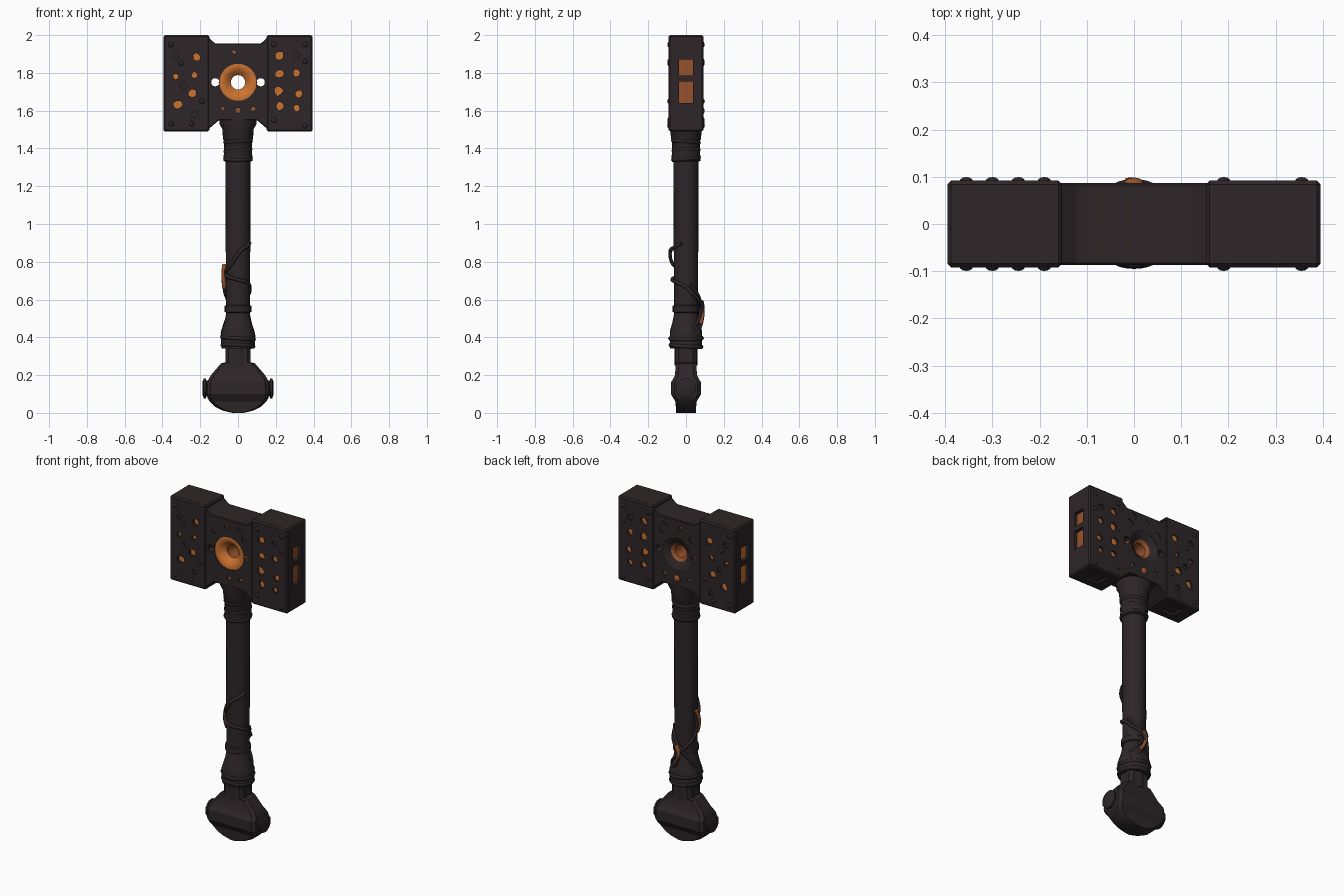
import bpy, bmesh, math, random
from mathutils import Matrix

if "Cube" in bpy.data.objects:
    bpy.data.objects.remove(bpy.data.objects["Cube"])

random.seed(4)


def material(name, rgb):
    m = bpy.data.materials.new(name)
    m.diffuse_color = (*rgb, 1)
    m.use_nodes = True
    m.node_tree.nodes["Principled BSDF"].inputs["Base Color"].default_value = m.diffuse_color
    return m


IRON = material("dark_iron", (0.027, 0.019, 0.021))
EMBER = material("ember_orange", (0.60, 0.17, 0.03))
DEEP = material("deep_ember", (0.30, 0.085, 0.025))
ALL = (IRON, EMBER, DEEP)


def smooth(ob, angle=35):
    bpy.ops.object.select_all(action='DESELECT')
    ob.select_set(True)
    bpy.context.view_layer.objects.active = ob
    bpy.ops.object.shade_smooth_by_angle(angle=math.radians(angle))


def finish(name, bm, mats=(IRON,), angle=35):
    bmesh.ops.recalc_face_normals(bm, faces=bm.faces)
    me = bpy.data.meshes.new(name)
    bm.to_mesh(me)
    bm.free()
    ob = bpy.data.objects.new(name, me)
    bpy.context.collection.objects.link(ob)
    for m in mats:
        me.materials.append(m)
    smooth(ob, angle)
    return ob


def prism(bm, outline, y0, y1):
    """Extrude an (x, z) outline between two y values."""
    f = bm.faces.new([bm.verts.new((x, y0, z)) for x, z in outline])
    out = bmesh.ops.extrude_face_region(bm, geom=[f])['geom']
    vs = [v for v in out if isinstance(v, bmesh.types.BMVert)]
    bmesh.ops.translate(bm, verts=vs, vec=(0, y1 - y0, 0))


def box(bm, x0, x1, y0, y1, z0, z1):
    prism(bm, [(x0, z0), (x1, z0), (x1, z1), (x0, z1)], y0, y1)


def circle(cx, cz, r, n, jitter=0):
    pts = []
    for i in range(n):
        a = math.tau * i / n
        s = r * (1 + random.uniform(-jitter, jitter))
        pts.append((cx + s * math.cos(a), cz + s * math.sin(a)))
    return pts


def loft(bm, rings, closed=False):
    """Skin a list of equal-length point rings."""
    rows = [[bm.verts.new(p) for p in r] for r in rings]
    n = len(rows[0])
    pairs = list(zip(rows, rows[1:])) + ([(rows[-1], rows[0])] if closed else [])
    for a, b in pairs:
        for i in range(n):
            j = (i + 1) % n
            bm.faces.new((a[i], a[j], b[j], b[i]))
    if not closed:
        bm.faces.new(rows[0])
        bm.faces.new(rows[-1])


# Cutters for the head: glowing pits, plain dents, slots and through holes
FLOOR = .078
cut = bmesh.new()
pits = [(-.22, 1.885, .022), (-.32, 1.63, .024), (-.24, 1.69, .021), (-.33, 1.78, .014),
        (-.23, 1.79, .016), (.22, 1.89, .022), (.22, 1.795, .024), (.215, 1.705, .024),
        (.31, 1.80, .02), (.32, 1.69, .02), (.31, 1.615, .018), (.22, 1.625, .02),
        (0, 1.60, .014), (-.08, 1.61, .011), (.08, 1.61, .013), (-.02, 1.91, .012)]
dents = [(-.33, 1.89), (-.23, 1.58), (.31, 1.89), (-.1, 1.86), (.1, 1.87), (-.29, 1.73), (.07, 1.92)]
for s in (-1, 1):
    for x, z, r in pits:
        prism(cut, circle(x, z, r, 7, .2), s * FLOOR, s * .13)
    for x, z in dents:
        prism(cut, circle(x, z, .018, 6, .25), s * .082, s * .13)
    # end slots and shallow foot recesses
    for z0, z1 in ((1.64, 1.755), (1.785, 1.87)):
        box(cut, s * .375, s * .45, -.037, .037, z0, z1)
    box(cut, s * .27 - .045, s * .27 + .045, -.04, .04, 1.45, 1.503)
    prism(cut, circle(s * .12, 1.75, .022, 12), -.2, .2)
prism(cut, circle(0, 1.75, .098, 32), -.2, .2)
cutter = finish("head_cutter", cut)
cutter.hide_render = True


def carve(ob):
    mod = ob.modifiers.new("carve", 'BOOLEAN')
    mod.object = cutter
    mod.solver = 'EXACT'
    dg = bpy.context.evaluated_depsgraph_get()
    me = bpy.data.meshes.new_from_object(ob.evaluated_get(dg))
    ob.modifiers.clear()
    ob.data = me
    me.materials.clear()
    for m in ALL:
        me.materials.append(m)
    # glowing floors: bright on the blocks, deeper in the middle and right slot
    for p in me.polygons:
        c, n = p.center, p.normal
        p.material_index = 0
        if abs(abs(c.y) - FLOOR) < .0015 and abs(n.y) > .9:
            p.material_index = 1 if abs(c.x) > .15 else 2
        elif abs(abs(c.x) - .375) < .002 and abs(n.x) > .9:
            p.material_index = 1 if c.x < 0 else 2
    smooth(ob, 30)


def head_piece(name, outline, hy, bevel):
    bm = bmesh.new()
    prism(bm, outline, -hy, hy)
    bmesh.ops.bevel(bm, geom=bm.edges[:], offset=bevel, segments=1, affect='EDGES')
    carve(finish(name, bm))


# Hammer head: middle and two striking blocks
head_piece("head_middle", [(-.165, 1.495), (-.10, 1.55), (.10, 1.55), (.165, 1.495),
                           (.165, 1.995), (.12, 1.955), (-.12, 1.955), (-.165, 1.995)], .087, .004)
for s, side in ((-1, "left"), (1, "right")):
    head_piece("head_block_" + side,
               [(s * .152, 1.49), (s * .395, 1.49), (s * .395, 2), (s * .152, 2)], .092, .008)
bpy.data.objects.remove(cutter)

# Dished ring lining the central hole: bright front, dark back rim
prof = [(.102, -.075), (.098, -.083), (.085, -.085), (.064, -.078), (.038, -.05),
        (.038, .05), (.055, .065), (.085, .08), (.098, .086), (.102, .075)]
bm = bmesh.new()
loft(bm, [[(x, y, z) for x, z in circle(0, 1.75, r, 32)] for r, y in prof], closed=True)
for f in bm.faces:
    y = f.calc_center_median().y
    f.material_index = 1 if y < -.04 else 2 if y < .06 else 0
finish("center_ring", bm, ALL)


def domes(name, spots, r, mat):
    bm = bmesh.new()
    for x, y, z in spots:
        m = Matrix.Translation((x, y, z)) @ Matrix.Diagonal((1, .6, 1, 1))
        bmesh.ops.create_icosphere(bm, subdivisions=2, radius=r, matrix=m)
    finish(name, bm, (mat,))


# Rivets on both faces of the blocks, and one glowing lump at the back
domes("rivets", [(x, s * .091, z) for s in (-1, 1) for x, z in
                 [(-.355, 1.95), (-.3, 1.85), (-.245, 1.53), (-.19, 1.65), (.19, 1.95),
                  (.355, 1.52), (.19, 1.55), (.355, 1.86), (-.355, 1.53), (.355, 1.95)]], .014, IRON)
domes("ember_lump", [(0, .086, 1.60)], .021, DEEP)

# Handle with flared collars
prof = [(.25, .06), (.34, .062), (.34, .088), (.41, .092), (.43, .088), (.48, .072), (.53, .062),
        (.535, .071), (.565, .071), (.57, .064), (.66, .064), (1.33, .067), (1.335, .076),
        (1.44, .074), (1.45, .08), (1.50, .082), (1.53, .098), (1.56, .100)]
bm = bmesh.new()
loft(bm, [[(x, min(max(y, -.086), .086), z) for x, y in circle(0, 0, r, 20)] for z, r in prof])
finish("handle", bm)


def cord(name, pts, r, mat=IRON, cyclic=False):
    """Round cord through (angle in degrees, radius, height) points."""
    cu = bpy.data.curves.new(name, 'CURVE')
    cu.dimensions = '3D'
    cu.bevel_depth = r
    cu.bevel_resolution = 1
    cu.resolution_u = 5
    cu.use_fill_caps = True
    sp = cu.splines.new('BEZIER')
    sp.bezier_points.add(len(pts) - 1)
    sp.use_cyclic_u = cyclic
    for b, (a, d, z) in zip(sp.bezier_points, pts):
        a = math.radians(a)
        b.co = (d * math.cos(a), d * math.sin(a), z)
        b.handle_left_type = b.handle_right_type = 'AUTO'
    cu.materials.append(mat)
    ob = bpy.data.objects.new(name, cu)
    bpy.context.collection.objects.link(ob)


# Wrapped bands on the collars
for i, (z, d) in enumerate([(1.345, .068), (1.39, .067), (1.435, .068), (.355, .082), (.395, .084)]):
    cord("band_%d" % i, [(a, d, z + .006 * math.sin(math.radians(a + 70 * i)))
                         for a in range(0, 360, 45)], .011, cyclic=True)

# Cords wound round the lower handle
cord("upper_cord", [(-20, .066, .90), (-50, .072, .88), (-75, .082, .865), (-95, .084, .83),
                    (-115, .078, .79), (-140, .07, .765), (180, .072, .72), (190, .068, .65)], .010)
cord("middle_cord", [(180, .07, .735), (225, .071, .72), (270, .073, .705), (315, .067, .69),
                     (360, .062, .665), (400, .07, .62), (440, .084, .58),
                     (455, .089, .54), (440, .08, .47), (400, .084, .41)], .010)
cord("lower_cord", [(170, .071, .76), (180, .074, .68), (150, .07, .61), (115, .074, .57),
                    (80, .076, .52), (45, .076, .47), (10, .084, .41)], .009)
cord("crossing_cord", [(20, .064, .68), (60, .069, .63), (100, .076, .57), (140, .074, .5),
                       (180, .084, .42)], .009)
cord("ember_strip_side", [(178, .072, .785), (186, .077, .75), (190, .077, .70), (184, .072, .66)],
     .012, DEEP)
cord("ember_strip_back", [(85, .084, .59), (97, .089, .55), (90, .085, .505), (75, .078, .47)],
     .011, DEEP)

# Pommel from chamfered rectangular sections
prof = [(0, .03, .053), (.012, .08, .053), (.032, .12, .054), (.06, .15, .056), (.08, .162, .068),
        (.10, .164, .080), (.16, .162, .080), (.18, .155, .068), (.20, .143, .058),
        (.262, .09, .055), (.268, .067, .055), (.34, .067, .055)]
bm = bmesh.new()
rings = []
for z, hx, hy in prof:
    c = .018
    rings.append([(hx, hy - c, z), (hx - c, hy, z), (c - hx, hy, z), (-hx, hy - c, z),
                  (-hx, c - hy, z), (c - hx, -hy, z), (hx - c, -hy, z), (hx, c - hy, z)])
loft(bm, rings)
finish("pommel", bm, angle=25)

# Round studs at the pommel ends
for s, side in ((-1, "left"), (1, "right")):
    bm = bmesh.new()
    loft(bm, [[(s * x, y, .13 + z) for y, z in circle(0, 0, r, 16)]
              for x, r in ((.15, .042), (.168, .042), (.170, .053), (.182, .053), (.184, .044), (.188, .036))])
    finish("pommel_stud_" + side, bm)
